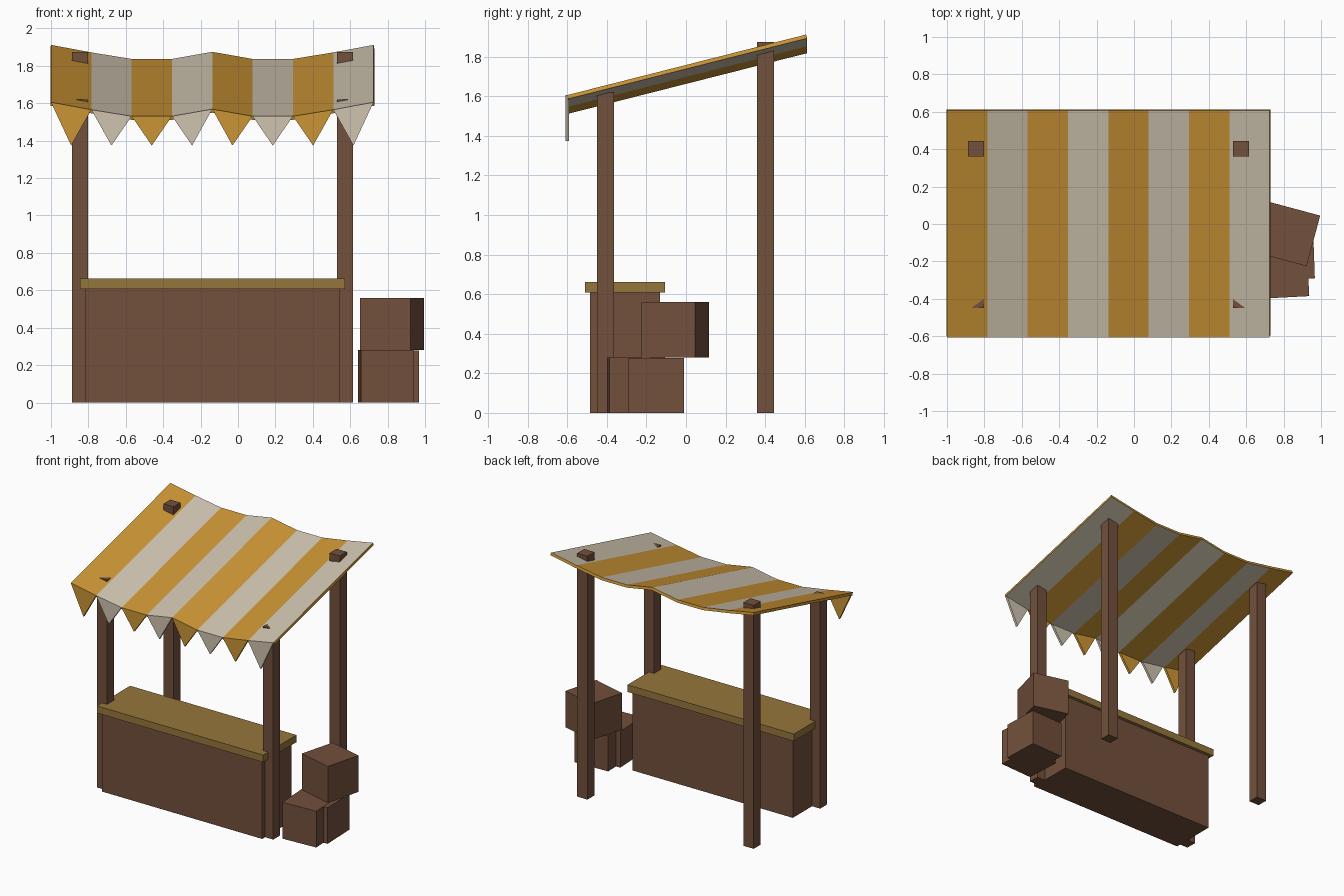
import bpy
from math import radians

if "Cube" in bpy.data.objects:
    bpy.data.objects.remove(bpy.data.objects["Cube"])

CX = -0.1365  # centre line of the stall itself


def material(name, rgb):
    m = bpy.data.materials.new(name)
    m.diffuse_color = (*rgb, 1)
    m.use_nodes = True
    m.node_tree.nodes["Principled BSDF"].inputs["Base Color"].default_value = m.diffuse_color
    return m


wood = material("dark_wood", (0.17, 0.08, 0.045))
plank = material("light_wood", (0.30, 0.18, 0.045))
yellow = material("yellow_cloth", (0.60, 0.30, 0.035))
white = material("white_cloth", (0.62, 0.55, 0.43))


def box(name, centre, size, mat, turn=0):
    x, y, z = (s / 2 for s in size)
    verts = [(i * x, j * y, k * z) for k in (-1, 1) for i, j in ((-1, -1), (1, -1), (1, 1), (-1, 1))]
    faces = [(3, 2, 1, 0), (4, 5, 6, 7)] + [(i, (i + 1) % 4, (i + 1) % 4 + 4, i + 4) for i in range(4)]
    ob = mesh_object(name, verts, faces, [mat])
    ob.location = centre
    ob.rotation_euler.z = radians(turn)
    return ob


def mesh_object(name, verts, faces, mats):
    me = bpy.data.meshes.new(name)
    me.from_pydata(verts, [], faces)
    for m in mats:
        me.materials.append(m)
    ob = bpy.data.objects.new(name, me)
    bpy.context.collection.objects.link(ob)
    return ob


def thicken(ob, thickness, rim_offset=0):
    mod = ob.modifiers.new("thickness", "SOLIDIFY")
    mod.thickness = thickness
    mod.offset = -1
    mod.material_offset_rim = rim_offset


# Counter with overhanging top
box("counter_body", (CX, -0.308, 0.304), (1.365, 0.355, 0.608), wood)
box("counter_top", (CX, -0.308, 0.635), (1.418, 0.405, 0.055), plank)

# Four posts, tall at the back, poking slightly through the cloth
for side, sx in (("left", -1), ("right", 1)):
    for end, y, h in (("front", -0.4075, 1.62), ("back", 0.4025, 1.875)):
        box(f"{end}_{side}_post", (CX + sx * 0.7085, y, h / 2), (0.087, 0.085, h), wood)

# Stacked crates
box("crate_front", (0.79, -0.253, 0.14), (0.28, 0.28, 0.28), wood, 3)
box("crate_rear", (0.822, -0.155, 0.139), (0.28, 0.28, 0.278), wood, 2)
box("crate_upper", (0.824, -0.054, 0.42), (0.28, 0.28, 0.28), wood, -15)

# Sagging striped canopy
sag = [0, 0.04, 0.075, 0.075, 0.037, 0.075, 0.075, 0.04, 0]
xs = [-1 + i * 1.725 / 8 for i in range(9)]
front = [(x, -0.6, 1.606 - s) for x, s in zip(xs, sag)]
back = [(x, 0.607, 1.912 - s) for x, s in zip(xs, sag)]
canopy = mesh_object("canopy", front + back,
                     [(i, i + 1, i + 10, i + 9) for i in range(8)], [yellow, white])
for i, p in enumerate(canopy.data.polygons):
    p.material_index = i % 2
thicken(canopy, 0.02, -1)

# Pointed pennants along the front edge
for i in range(8):
    a, b = front[i], front[i + 1]
    verts = [(a[0], -0.608, a[2]), ((a[0] + b[0]) / 2, -0.608, 1.374), (b[0], -0.608, b[2])]
    thicken(mesh_object(f"pennant_{i + 1}", verts, [(0, 1, 2)], [(yellow, white)[i % 2]]), 0.018)
